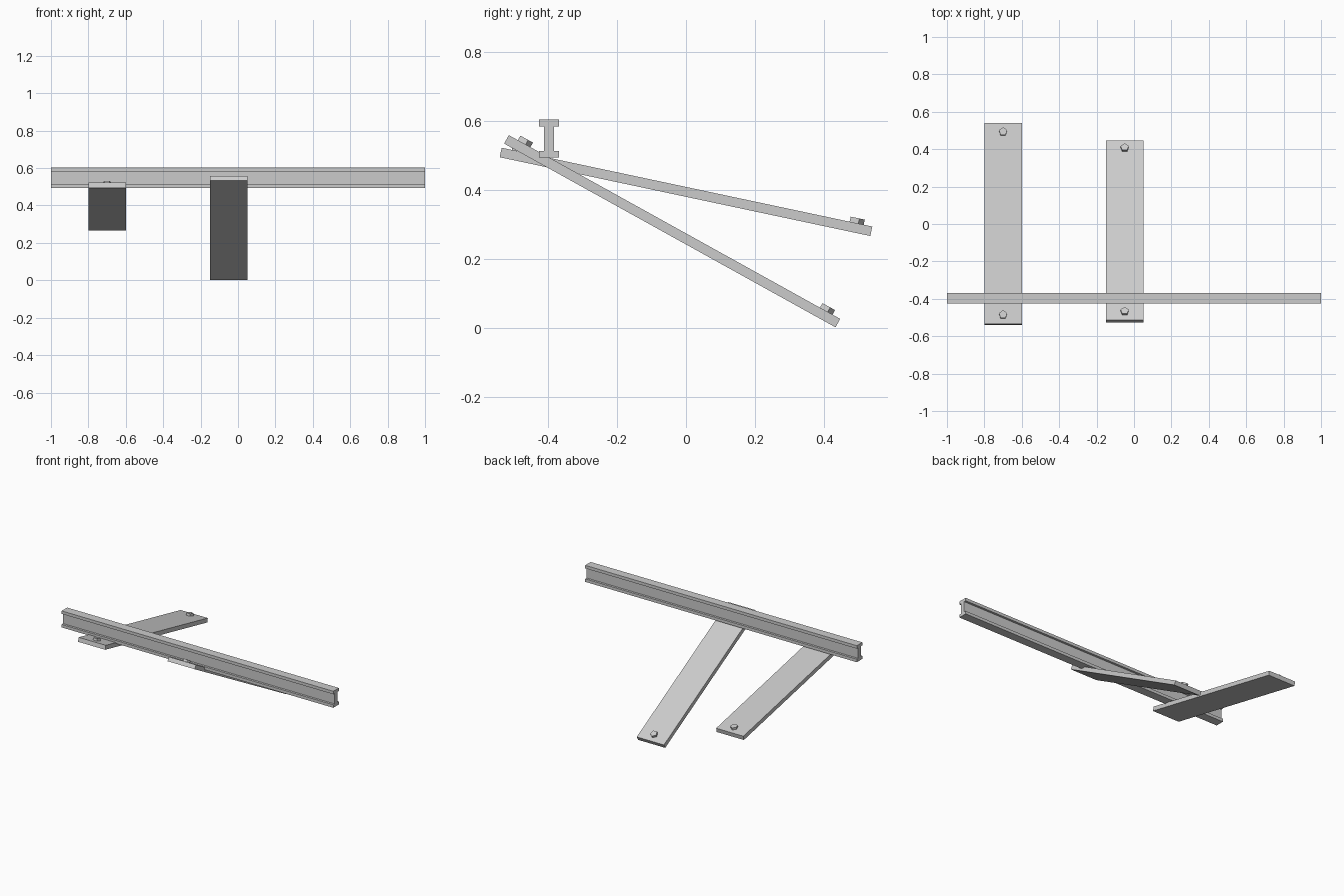
import bpy
import bmesh
from math import radians
from mathutils import Matrix

old = bpy.data.objects.get("Cube")
if old:
    bpy.data.objects.remove(old, do_unlink=True)

grey = bpy.data.materials.new("steel grey")
grey.use_nodes = True
colour = (0.6, 0.6, 0.6, 1)
grey.diffuse_color = colour
grey.node_tree.nodes["Principled BSDF"].inputs["Base Color"].default_value = colour


def add_object(name, bm, matrix):
    bmesh.ops.recalc_face_normals(bm, faces=bm.faces)
    mesh = bpy.data.meshes.new(name)
    bm.to_mesh(mesh)
    bm.free()
    mesh.materials.append(grey)
    obj = bpy.data.objects.new(name, mesh)
    obj.matrix_world = matrix
    bpy.context.collection.objects.link(obj)
    return obj


# I-beam: right half of the section, mirrored, then extruded along x
flange, web, top, inner = 0.029, 0.0145, 0.055, 0.035
half = [(flange, -top), (flange, -inner), (web, -inner),
        (web, inner), (flange, inner), (flange, top)]
section = half + [(-y, z) for y, z in reversed(half)]
bm = bmesh.new()
face = bm.faces.new([bm.verts.new((-1, y, z)) for y, z in section])
side = bmesh.ops.extrude_face_region(bm, geom=[face], use_keep_orig=True)
bmesh.ops.translate(bm, vec=(2, 0, 0),
                    verts=[v for v in side["geom"] if isinstance(v, bmesh.types.BMVert)])
add_object("beam", bm, Matrix.Translation((0, -0.397, 0.548)))

# Sloping planks, each with a five-sided bolt head at both ends
LENGTH, WIDTH, THICK = 1.097, 0.2, 0.028


def plank(name, x, y, z, slope):
    place = Matrix.Translation((x, y, z)) @ Matrix.Rotation(radians(-slope), 4, 'X')
    bm = bmesh.new()
    bmesh.ops.create_cube(bm, size=1)
    bmesh.ops.scale(bm, vec=(WIDTH, LENGTH, THICK), verts=bm.verts)
    add_object(name + "_plank", bm, place)
    for end, offset in (("front", -0.5), ("back", 0.5)):
        bm = bmesh.new()
        bmesh.ops.create_cone(bm, cap_ends=True, segments=5, radius1=0.023,
                              radius2=0.023, depth=0.02,
                              matrix=Matrix.Rotation(radians(90), 4, 'Z'))
        # Point one corner of the bolt towards the back
        tip = max(bm.verts, key=lambda v: v.co.y)
        turn = radians(90) - Matrix.Identity(2).col[0].angle_signed(tip.co.xy) * -1
        bmesh.ops.rotate(bm, verts=bm.verts, matrix=Matrix.Rotation(turn, 3, 'Z'))
        add_object(f"{name}_{end}_bolt", bm,
                   place @ Matrix.Translation((0, offset, THICK / 2 + 0.005)))


plank("right", -0.7, 0, 0.394, 12)
plank("middle", -0.05, -0.04, 0.28, 29)
